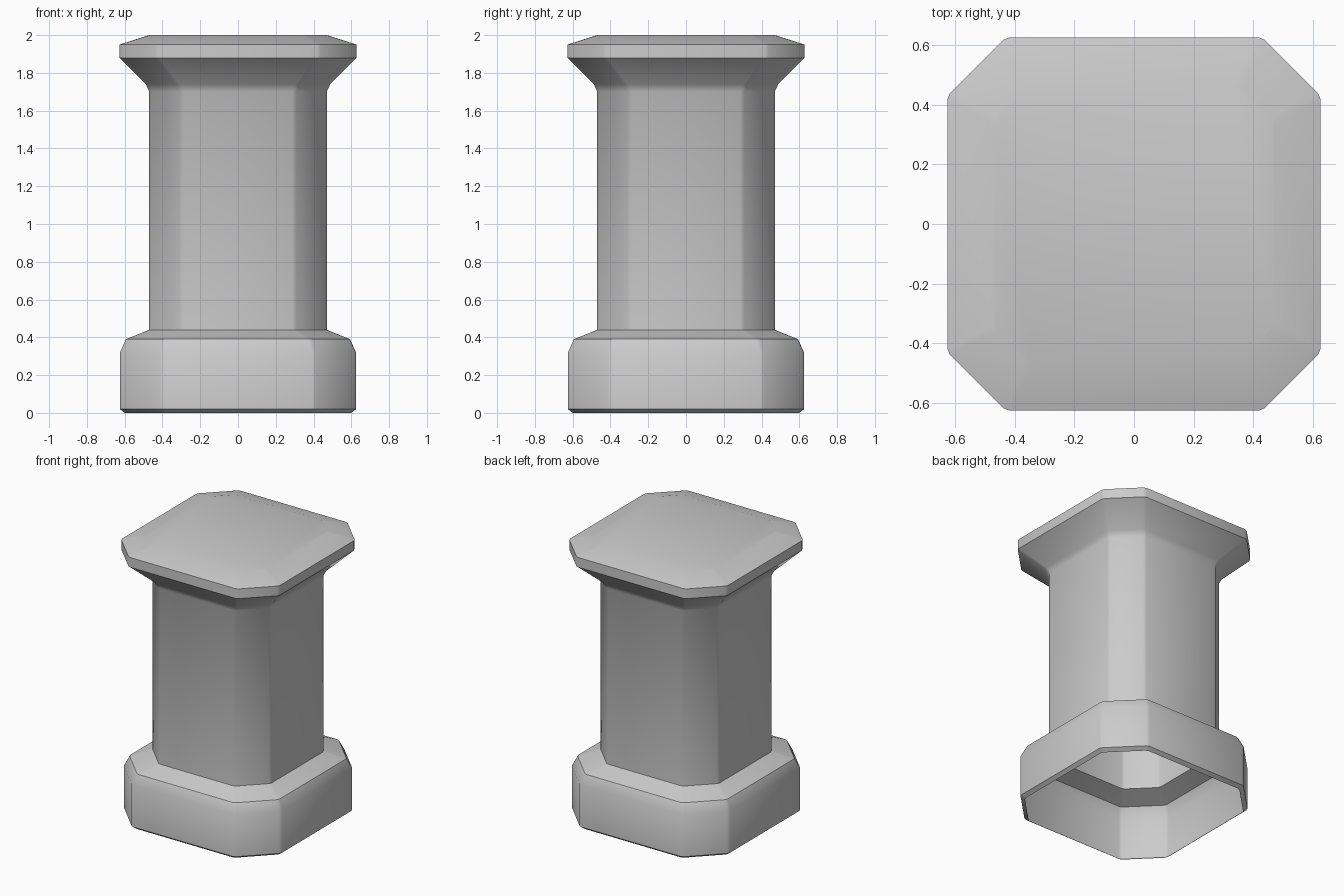
import bpy, bmesh

if "Cube" in bpy.data.objects:
    bpy.data.objects.remove(bpy.data.objects["Cube"])

# Rings of the pedestal from bottom to top: (height, half width, half length of flat side)
PROFILE = [
    (0.00, 0.600, 0.390), (0.02, 0.625, 0.405), (0.32, 0.625, 0.405),
    (0.39, 0.593, 0.385), (0.44, 0.470, 0.300),
    (1.70, 0.470, 0.300), (1.74, 0.488, 0.318),
    (1.88, 0.627, 0.430), (1.95, 0.627, 0.430), (2.00, 0.470, 0.350),
]
ROUND = 0.012


def ring(h, c):
    """Chamfered square, with each chamfer corner slightly softened."""
    a, b = c - ROUND, c + ROUND * 0.7
    k = h - ROUND * 0.7
    quarter = [(h, a), (k, b), (b, k), (a, h)]
    pts = []
    for _ in range(4):
        pts += quarter
        quarter = [(-y, x) for x, y in quarter]
    return pts


# Hollow pedestal shell: base, shaft and capital, open underneath
bm = bmesh.new()
rings = [[bm.verts.new((x, y, z)) for x, y in ring(h, c)] for z, h, c in PROFILE]
for lo, hi in zip(rings, rings[1:]):
    n = len(lo)
    for i in range(n):
        j = (i + 1) % n
        bm.faces.new((lo[i], lo[j], hi[j], hi[i]))
bm.faces.new(rings[-1])

mesh = bpy.data.meshes.new("pedestal")
bm.to_mesh(mesh)
bm.free()
pedestal = bpy.data.objects.new("pedestal", mesh)
bpy.context.collection.objects.link(pedestal)

# Soft shading over the mouldings
bpy.context.view_layer.objects.active = pedestal
pedestal.select_set(True)
bpy.ops.object.shade_smooth_by_angle(angle=0.7)
